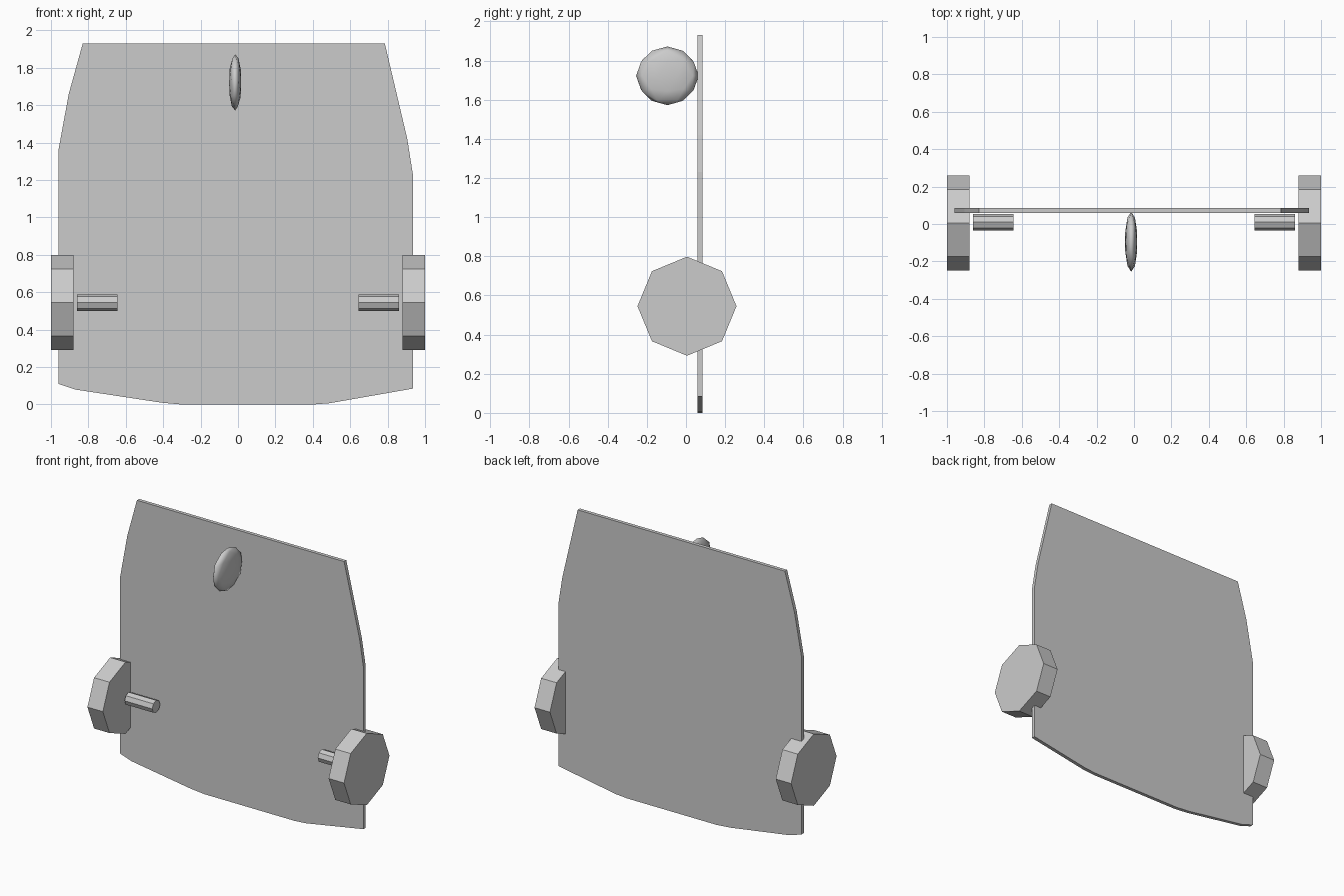
import bpy, bmesh, math
from mathutils import Matrix

cube = bpy.data.objects.get("Cube")
if cube:
    bpy.data.objects.remove(cube)

grey = bpy.data.materials.new("plain grey")
grey.use_nodes = True
colour = (0.6, 0.6, 0.6, 1)
grey.diffuse_color = colour
grey.node_tree.nodes["Principled BSDF"].inputs["Base Color"].default_value = colour


def add_part(name, bm):
    bmesh.ops.recalc_face_normals(bm, faces=bm.faces)
    mesh = bpy.data.meshes.new(name)
    bm.to_mesh(mesh)
    bm.free()
    mesh.materials.append(grey)
    obj = bpy.data.objects.new(name, mesh)
    bpy.context.collection.objects.link(obj)
    return obj


def cross_disc(name, x0, x1, y, z, radius):
    """Eight-sided prism lying along x, with a corner at the top."""
    bm = bmesh.new()
    place = Matrix.Translation(((x0 + x1) / 2, y, z)) @ Matrix.Rotation(math.pi / 2, 4, 'Y')
    bmesh.ops.create_cone(bm, cap_ends=True, segments=8, radius1=radius,
                          radius2=radius, depth=abs(x1 - x0), matrix=place)
    return add_part(name, bm)


# Upright back plate
outline = [(-0.96, 0.11), (-0.87, 0.08), (-0.41, 0.01), (-0.3, 0), (0.4, 0),
           (0.49, 0.007), (0.935, 0.085), (0.935, 1.23), (0.905, 1.42),
           (0.785, 1.93), (-0.83, 1.93), (-0.905, 1.66), (-0.96, 1.36)]
bm = bmesh.new()
face = bm.faces.new([bm.verts.new((x, 0.06, z)) for x, z in outline])
ext = bmesh.ops.extrude_face_region(bm, geom=[face])
bmesh.ops.translate(bm, vec=(0, 0.025, 0),
                    verts=[v for v in ext["geom"] if isinstance(v, bmesh.types.BMVert)])
add_part("back_plate", bm)

# Wheels and axle stubs
for side, s in (("left", 1), ("right", -1)):
    cross_disc(side + "_wheel", s * 0.88, s, 0.005, 0.545, 0.253)
    cross_disc(side + "_axle", s * 0.645, s * 0.86, 0.01, 0.545, 0.044)

# Flattened knob near the top
bm = bmesh.new()
bmesh.ops.create_icosphere(bm, subdivisions=2, radius=1,
                           matrix=Matrix.Translation((-0.015, -0.095, 1.722))
                           @ Matrix.Diagonal((0.034, 0.16, 0.15, 1)))
knob = add_part("knob", bm)
for poly in knob.data.polygons:
    poly.use_smooth = True
